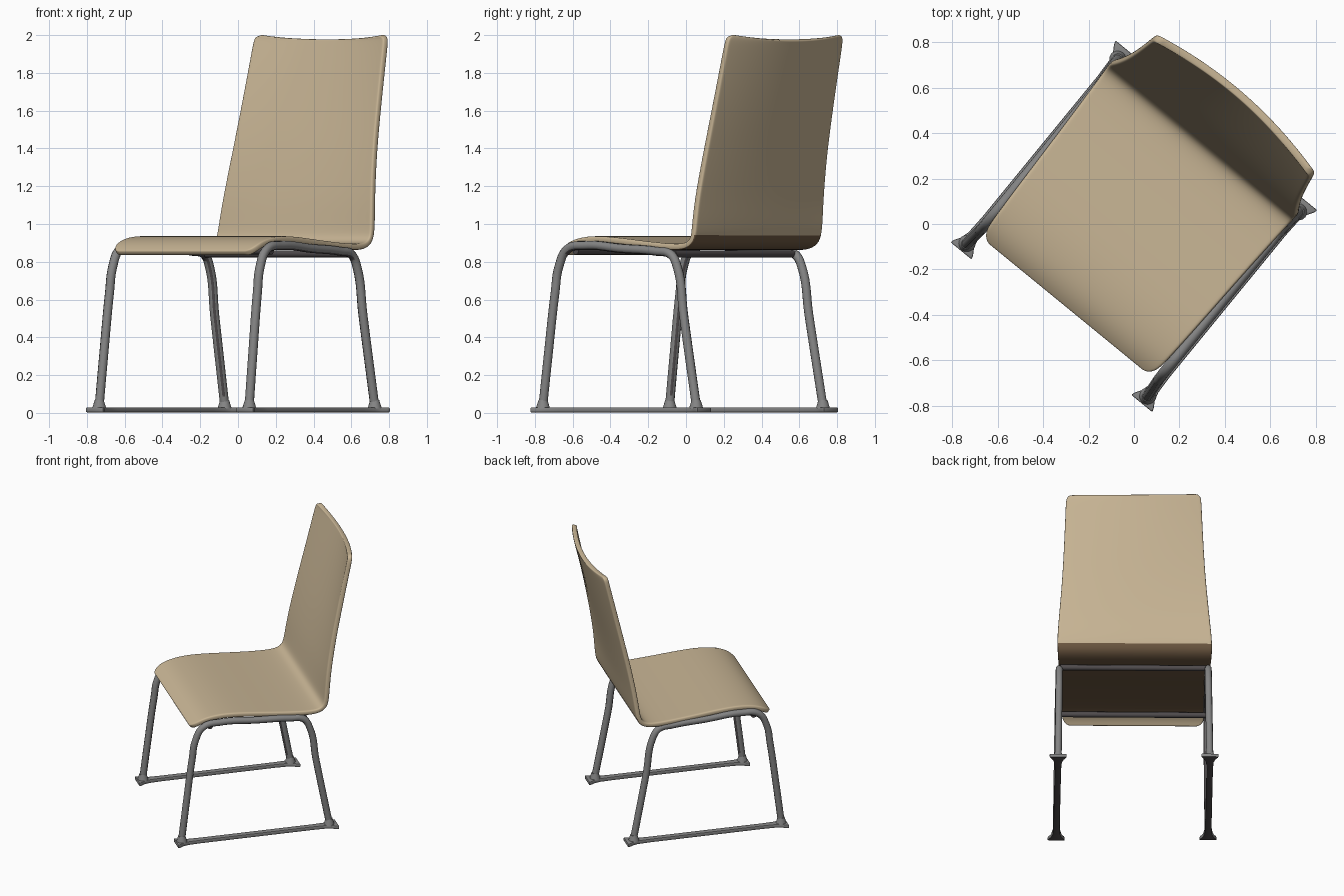
import bpy, bmesh, math

cube = bpy.data.objects.get("Cube")
if cube:
    bpy.data.objects.remove(cube, do_unlink=True)

TURN = math.radians(-39.3)   # the whole chair stands turned about z


def material(name, color, roughness):
    mat = bpy.data.materials.new(name)
    mat.use_nodes = True
    mat.diffuse_color = (*color, 1)
    bsdf = mat.node_tree.nodes["Principled BSDF"]
    bsdf.inputs["Base Color"].default_value = (*color, 1)
    bsdf.inputs["Roughness"].default_value = roughness
    return mat


WOOD = material("tan wood", (0.57, 0.455, 0.295), 0.6)
BROWN = material("dark brown underside", (0.15, 0.095, 0.052), 0.7)
METAL = material("grey metal", (0.235, 0.235, 0.235), 0.5)
DARK = material("dark grey metal", (0.078, 0.07, 0.073), 0.6)


def add(name, data, mats):
    obj = bpy.data.objects.new(name, data)
    bpy.context.collection.objects.link(obj)
    for mat in mats:
        data.materials.append(mat)
    obj.rotation_euler.z = TURN
    return obj


def mesh_from(name, bm, mats):
    bmesh.ops.recalc_face_normals(bm, faces=bm.faces[:])
    mesh = bpy.data.meshes.new(name)
    bm.to_mesh(mesh)
    bm.free()
    return add(name, mesh, mats)


def finish(obj, angle, rule=None):
    """Bake the shape, smooth it and give the second colour to faces by a rule."""
    bpy.ops.object.select_all(action='DESELECT')
    obj.select_set(True)
    bpy.context.view_layer.objects.active = obj
    bpy.ops.object.convert(target='MESH')
    bpy.ops.object.shade_smooth_by_angle(angle=math.radians(angle))
    if rule:
        for poly in obj.data.polygons:
            poly.material_index = int(rule(poly.center, poly.normal))


def tube(name, points, radius, mats, rule=None):
    curve = bpy.data.curves.new(name, 'CURVE')
    curve.dimensions = '3D'
    curve.bevel_depth = radius
    curve.bevel_resolution = 3
    curve.resolution_u = 8
    curve.use_fill_caps = True
    spline = curve.splines.new('BEZIER')
    spline.bezier_points.add(len(points) - 1)
    for bp, co in zip(spline.bezier_points, points):
        bp.co = co
        bp.handle_left_type = bp.handle_right_type = 'AUTO'
    finish(add(name, curve, mats), 50, rule)


# Seat and backrest: one bent shell; each row is depth, height, half width
rows = [
    (-0.465, 0.843, 0.435), (-0.455, 0.852, 0.468), (-0.425, 0.876, 0.488),
    (-0.37, 0.902, 0.493), (-0.28, 0.918, 0.497), (-0.17, 0.92, 0.502),
    (0.0, 0.905, 0.508), (0.18, 0.887, 0.515), (0.33, 0.877, 0.522),
    (0.42, 0.88, 0.527), (0.475, 0.91, 0.53), (0.49, 0.98, 0.528),
    (0.505, 1.1, 0.516), (0.525, 1.22, 0.503), (0.56, 1.4, 0.485),
    (0.605, 1.6, 0.471), (0.655, 1.82, 0.459), (0.68, 1.93, 0.454),
    (0.69, 1.975, 0.45), (0.694, 1.992, 0.44), (0.696, 2.0, 0.415),
]
columns = [-1, -0.97, -0.85, -0.6, -0.3, 0, 0.3, 0.6, 0.85, 0.97, 1]
bm = bmesh.new()
grid = []
for depth, height, half in rows:
    rise = max(0, height - 0.95) / 1.05
    line = []
    for t in columns:
        middle = 1 - t * t
        skew = (t + 1) / 2 * rise ** 0.5   # the back leans slightly to one side
        line.append(bm.verts.new((t * half + 0.022 * skew,
                                  depth + 0.055 * middle * rise ** 0.8 - 0.028 * skew,
                                  height - 0.025 * middle * rise ** 3)))
    grid.append(line)
for a, b in zip(grid, grid[1:]):
    for i in range(len(columns) - 1):
        bm.faces.new((a[i], a[i + 1], b[i + 1], b[i]))
shell = mesh_from("seat_and_backrest", bm, (WOOD, BROWN))
solid = shell.modifiers.new("thickness", 'SOLIDIFY')
solid.thickness = 0.034
solid.offset = 0
smooth = shell.modifiers.new("smooth", 'SUBSURF')
smooth.levels = smooth.render_levels = 2
# Dark underside, running up round the rear bend
finish(shell, 180, lambda c, n: c.z < 0.935 and c.y > -0.37
       and (n.z < -0.3 or n.y > 0.3))

# Side frames: depth and height along each bent leg tube
arch = [(-0.535, 0.02), (-0.5, 0.3), (-0.455, 0.64), (-0.432, 0.77),
        (-0.375, 0.865), (-0.25, 0.886), (0, 0.87), (0.24, 0.855),
        (0.335, 0.838), (0.38, 0.77), (0.425, 0.52), (0.52, 0.02)]
# Runner outline: half width at each depth, flaring into a foot at the ends
flare = [(0.4, 0.022), (0.49, 0.026), (0.53, 0.038), (0.555, 0.054), (0.573, 0.06)]
half_outline = [(w, -d) for d, w in reversed(flare)] + [(w, d) for d, w in flare]
outline = half_outline + [(-w, d) for w, d in reversed(half_outline)]


def faces_down(c, n):
    return n.z < -0.5


for side, label, x, shift in ((1, "left", 0.526, -0.016), (-1, "right", -0.514, 0)):
    def inner_side(c, n):
        inward = n.x * side < -0.25 and n.y * c.y < -0.25 * abs(c.y)
        return c.z > 0.08 and (n.z < -0.6 or inward)

    tube(label + "_leg_frame",
         [(x - side * 0.012 * z, d + shift, z) for d, z in arch], 0.024,
         (METAL, DARK), inner_side)

    # Flat floor runner with flared feet
    bm = bmesh.new()
    face = bm.faces.new([bm.verts.new((x + w, d + shift, 0.002)) for w, d in outline])
    up = bmesh.ops.extrude_face_region(bm, geom=[face])
    top = [v for v in up["geom"] if isinstance(v, bmesh.types.BMVert)]
    bmesh.ops.translate(bm, verts=top, vec=(0, 0, 0.027))
    runner = mesh_from(label + "_floor_runner", bm, (METAL, DARK))
    bevel = runner.modifiers.new("soft edge", 'BEVEL')
    bevel.width = 0.006
    bevel.segments = 2
    finish(runner, 40, faces_down)

    # Collars where the legs meet the runner
    for end, depth in (("front", -0.532), ("back", 0.516)):
        bm = bmesh.new()
        bmesh.ops.create_cone(bm, cap_ends=True, segments=20, radius1=0.038,
                              radius2=0.024, depth=0.045)
        bmesh.ops.translate(bm, verts=bm.verts[:], vec=(x, depth + shift, 0.045))
        finish(mesh_from(label + "_" + end + "_collar", bm, (METAL,)), 40)

# Cross bars under the seat
for end, depth, height in (("front", -0.34, 0.858), ("back", 0.33, 0.842)):
    tube(end + "_cross_bar", [(-0.507, depth, height), (0.507, depth, height)],
         0.02, (DARK,))
